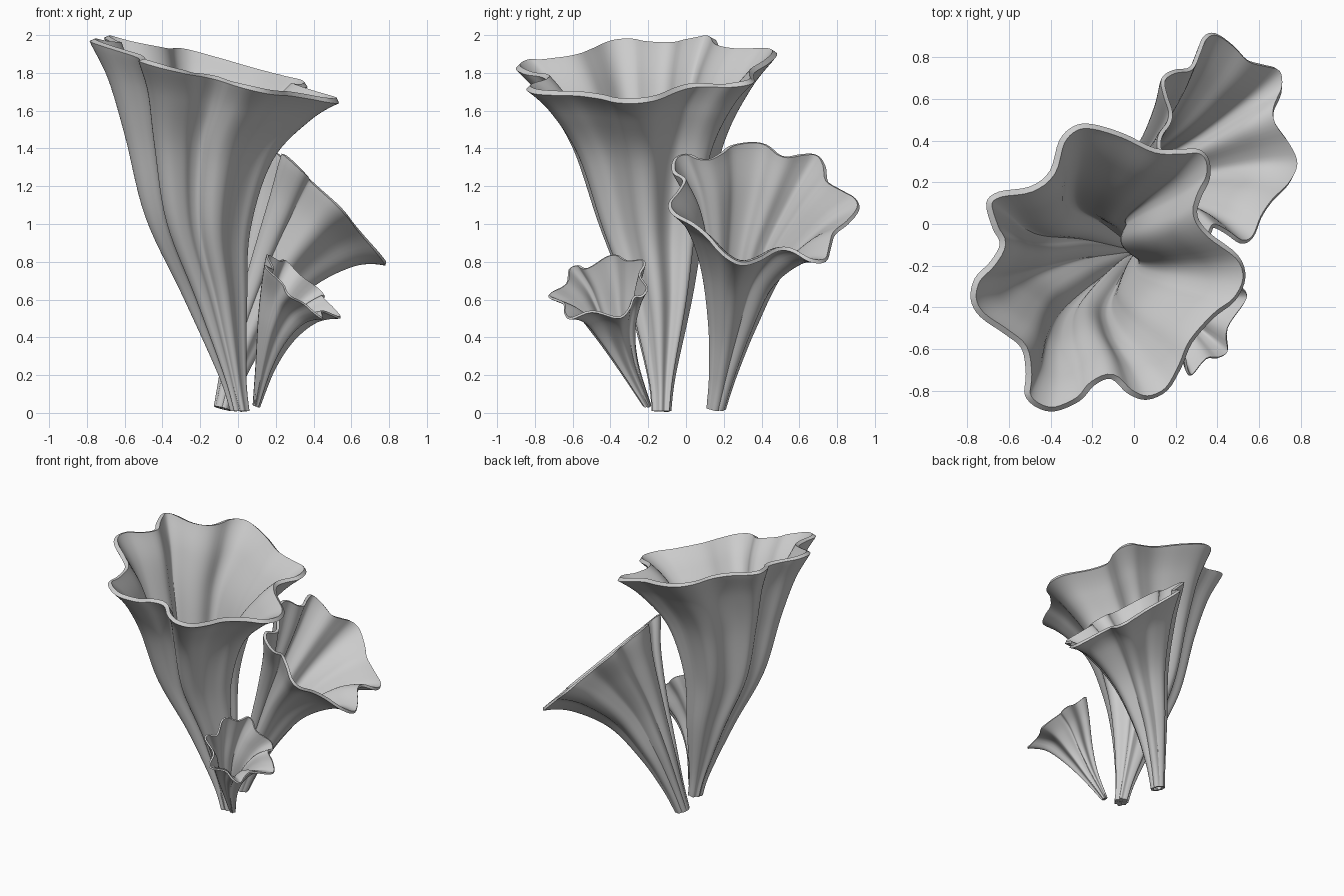
import bpy, bmesh, math
from mathutils import Vector, Quaternion

if "Cube" in bpy.data.objects:
    bpy.data.objects.remove(bpy.data.objects["Cube"])


def smooth(points, steps, closed):
    """Catmull-Rom through tuples of any length."""
    n = len(points)
    get = (lambda i: points[i % n]) if closed else (lambda i: points[max(0, min(n - 1, i))])
    out = []
    for i in range(n if closed else n - 1):
        p0, p1, p2, p3 = get(i - 1), get(i), get(i + 1), get(i + 2)
        for k in range(steps):
            t = k / steps
            out.append(tuple(0.5 * (2 * b + (c - a) * t + (2 * a - 5 * b + 4 * c - d) * t * t
                                    + (3 * b - a - 3 * c + d) * t ** 3)
                             for a, b, c, d in zip(p0, p1, p2, p3)))
    if not closed:
        out.append(tuple(points[-1]))
    return out


def trumpet(name, rim, slope, sections, tilt0, thickness):
    """rim: outline from above, slope: rim plane dz/dx, dz/dy,
    sections: (x, y, z, scale) from foot to rim."""
    cx, cy = sections[-1][:2]
    normal = Vector((-slope[0], -slope[1], 1)).normalized()
    tilt = Vector((0, 0, 1)).rotation_difference(normal)
    flat = []
    for x, y in smooth(rim, 4, True):
        dx, dy = x - cx, y - cy
        flat.append(tilt.inverted() @ Vector((dx, dy, slope[0] * dx + slope[1] * dy)))
    rings = smooth(sections, 7, False)
    bm = bmesh.new()
    loops = []
    for i, (x, y, z, s) in enumerate(rings):
        f = tilt0 + (1 - tilt0) * i / (len(rings) - 1)
        q = Quaternion(tilt.axis, tilt.angle * f)
        loops.append([bm.verts.new(Vector((x, y, z)) + s * (q @ p)) for p in flat])
    n = len(flat)
    for a, b in zip(loops, loops[1:]):
        for j in range(n):
            bm.faces.new((a[j], a[(j + 1) % n], b[(j + 1) % n], b[j]))
    mesh = bpy.data.meshes.new(name)
    bm.to_mesh(mesh)
    bm.free()
    ob = bpy.data.objects.new(name, mesh)
    bpy.context.collection.objects.link(ob)
    wall = ob.modifiers.new("wall", 'SOLIDIFY')
    wall.thickness = thickness
    wall.offset = -1
    bpy.ops.object.select_all(action='DESELECT')
    ob.select_set(True)
    bpy.context.view_layer.objects.active = ob
    bpy.ops.object.modifier_apply(modifier="wall")
    bpy.ops.object.shade_smooth_by_angle(angle=math.radians(50))


# Tall fluted trumpet
trumpet("large_trumpet",
        [(-.2, .48), (-.29, .47), (-.36, .4), (-.405, .255), (-.5, .18), (-.65, .155),
         (-.71, .1), (-.68, -.02), (-.645, -.095), (-.69, -.18), (-.765, -.26), (-.785, -.36),
         (-.74, -.445), (-.62, -.53), (-.54, -.6), (-.52, -.72), (-.525, -.82), (-.47, -.88),
         (-.38, -.9), (-.26, -.85), (-.19, -.775), (-.11, -.745), (-.03, -.815), (.06, -.845),
         (.16, -.8), (.23, -.685), (.28, -.57), (.385, -.45), (.485, -.37), (.535, -.26),
         (.5, -.15), (.36, -.04), (.305, .04), (.32, .12), (.365, .22), (.36, .31),
         (.31, .36), (.22, .36), (.1, .365), (-.05, .435)],
        (-.255, .085),
        [(.01, -.13, .01, .075), (-.03, -.13, .2, .11), (-.12, -.14, .6, .25),
         (-.21, -.18, 1.0, .41), (-.205, -.2, 1.4, .58), (-.15, -.21, 1.66, .8),
         (-.12, -.21, 1.81, 1)],
        0, .03)

# Middle trumpet at the back right
trumpet("medium_trumpet",
        [(.45, -.03), (.38, .0), (.345, -.055), (.28, -.05), (.25, 0), (.265, .06),
         (.257, .13), (.21, .2), (.165, .25), (.133, .35), (.135, .42), (.175, .48),
         (.185, .54), (.16, .62), (.15, .69), (.2, .725), (.28, .74), (.32, .82),
         (.35, .89), (.4, .905), (.48, .85), (.55, .78), (.63, .757), (.7, .735),
         (.71, .66), (.67, .56), (.68, .48), (.75, .38), (.785, .29), (.745, .2),
         (.665, .12), (.61, .04), (.57, -.055), (.52, -.077)],
        (-.98, -.147),
        [(-.08, .16, .025, .065), (-.03, .195, .2, .11), (.06, .245, .46, .22),
         (.2, .3, .76, .41), (.35, .37, .99, .71), (.45, .41, 1.11, 1)],
        .3, .02)

# Small trumpet at the front right
trumpet("small_trumpet",
        [(.53, -.38), (.54, -.33), (.5, -.29), (.45, -.27), (.46, -.23), (.42, -.2),
         (.33, -.24), (.28, -.215), (.24, -.23), (.215, -.31), (.165, -.36), (.15, -.42),
         (.18, -.52), (.145, -.57), (.15, -.62), (.23, -.635), (.25, -.71), (.28, -.725),
         (.345, -.65), (.4, -.645), (.45, -.61), (.45, -.5)],
        (-.9, .34),
        [(.097, -.205, .035, .08), (.145, -.31, .25, .22), (.2, -.38, .43, .43),
         (.27, -.42, .57, .7), (.34, -.46, .644, 1)],
        .5, .012)
